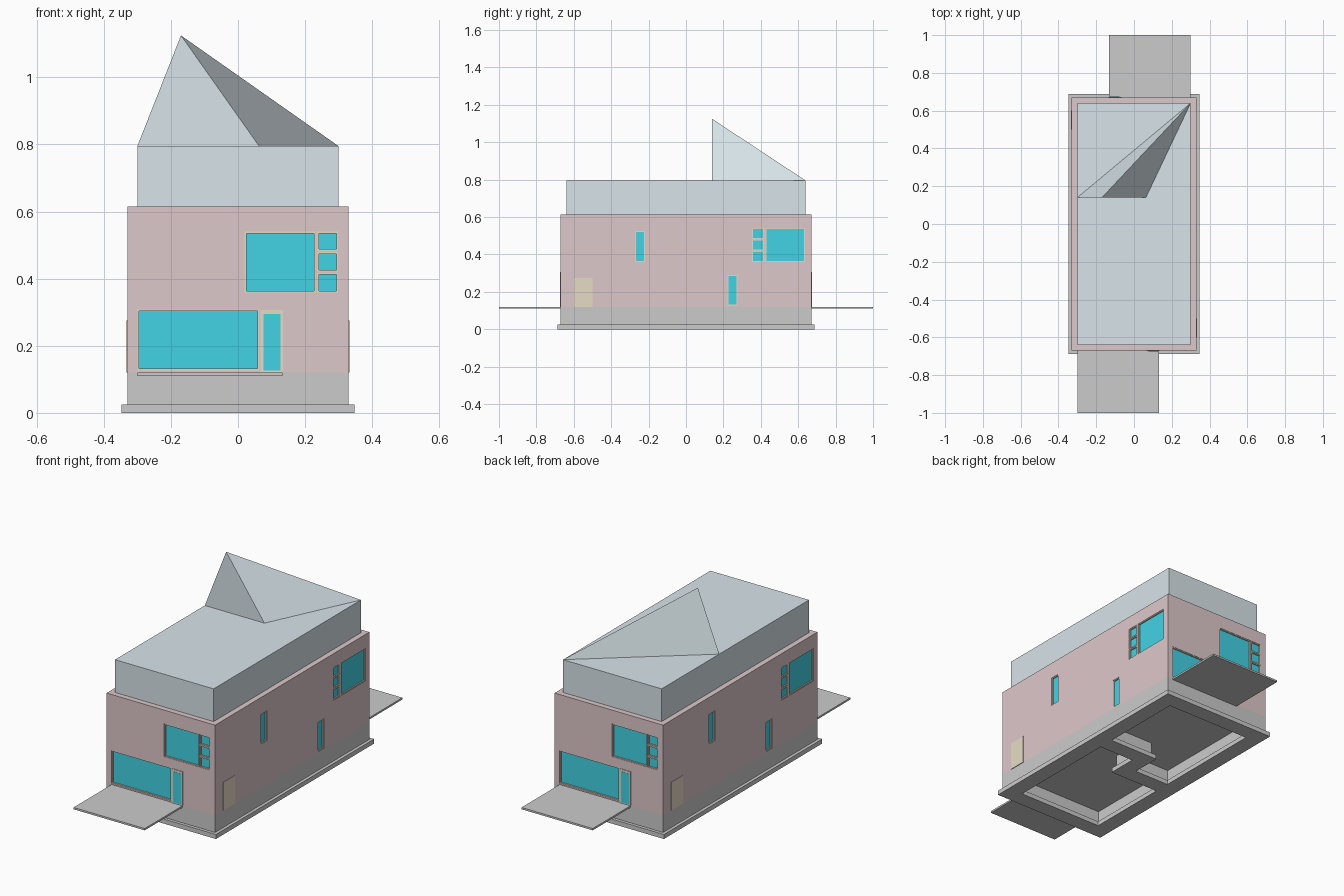
import bpy, bmesh
from mathutils import Matrix, Vector

if "Cube" in bpy.data.objects:
    bpy.data.objects.remove(bpy.data.objects["Cube"])


def material(name, rgb):
    m = bpy.data.materials.new(name)
    m.diffuse_color = (*rgb, 1)
    m.use_nodes = True
    m.node_tree.nodes["Principled BSDF"].inputs["Base Color"].default_value = m.diffuse_color
    return m


PINK = material("pink_render", (0.73, 0.58, 0.59))
ROOF = material("pale_blue_roof", (0.69, 0.78, 0.82))
TAN = material("tan_timber", (0.80, 0.71, 0.56))
GLASS = material("cyan_glass", (0.055, 0.65, 0.78))


def boxes(name, spans, mat=None, twin=False):
    """One object from (x0, x1, y0, y1, z0, z1) spans; twin adds the half-turn copy."""
    bm = bmesh.new()
    for x0, x1, y0, y1, z0, z1 in spans:
        for s in ((1, -1) if twin else (1,)):
            c = Vector((s * (x0 + x1) / 2, s * (y0 + y1) / 2, (z0 + z1) / 2))
            size = (abs(x1 - x0), abs(y1 - y0), z1 - z0, 1)
            bmesh.ops.create_cube(bm, size=1, matrix=Matrix.Translation(c) @ Matrix.Diagonal(size))
    me = bpy.data.meshes.new(name)
    bm.to_mesh(me)
    bm.free()
    ob = bpy.data.objects.new(name, me)
    bpy.context.collection.objects.link(ob)
    if mat:
        me.materials.append(mat)
    return ob


X, Y = 0.33, 0.67          # outer wall half sizes
BASE, EAVES, TOP = 0.12, 0.615, 0.795


def on_wall(wall, u0, u1, z0, z1, d0, d1):
    """Span on the front or right wall; d is the distance outside the wall face."""
    if wall == "front":
        return (u0, u1, -Y - d1, -Y - d0, z0, z1)
    return (X + d0, X + d1, u0, u1, z0, z1)


# Foundation: perimeter ring and stepped party wall, grown by g for the footing
def foundation(name, g, z0, z1):
    ix, iy = 0.275 - g, 0.615 - g
    boxes(name, [(ix, X + g, -Y - g, Y + g, z0, z1),
                 (-ix, ix, iy, Y + g, z0, z1),
                 (-0.0275 - g, ix, 0.055 - g, 0.11 + g, z0, z1)], twin=True)
    boxes(name + "_link", [(-0.0275 - g, 0.0275 + g, g - 0.055, 0.055 - g, z0, z1)])


foundation("footing", 0.017, 0, 0.025)
foundation("foundation_wall", 0, 0.025, BASE)
boxes("floor_slab", [(-0.275, 0.275, -0.615, 0.615, 0.097, BASE)])
boxes("terrace", [(-0.30, 0.133, -1, -Y, 0.11, BASE)], twin=True)

# Windows: wall, horizontal range, height range
windows = [("front", -0.30, 0.063, 0.127, 0.308),
           ("front", 0.02, 0.231, 0.359, 0.54),
           ("right", 0.426, 0.636, 0.359, 0.54),
           ("right", -0.273, -0.22, 0.359, 0.525),
           ("right", 0.222, 0.275, 0.127, 0.29)]
for z0, z1 in ((0.359, 0.417), (0.421, 0.479), (0.483, 0.54)):
    windows += [("front", 0.236, 0.298, z0, z1), ("right", 0.354, 0.416, z0, z1)]

# Upper walls with shallow window recesses
walls = boxes("walls", [(-X, X, -Y, Y, BASE, EAVES)], PINK)
cutter = boxes("window_cutter", [on_wall(*w, -0.012, 0.02) for w in windows], twin=True)
cutter.hide_render = True
cutter.hide_viewport = True
mod = walls.modifiers.new("openings", "BOOLEAN")
mod.operation, mod.solver, mod.object = "DIFFERENCE", "EXACT", cutter

frames, panes = [], []
for wall, u0, u1, z0, z1 in windows:
    t = 0.005
    for a, b, c, d in ((u0, u0 + t, z0, z1), (u1 - t, u1, z0, z1),
                       (u0 + t, u1 - t, z0, z0 + t), (u0 + t, u1 - t, z1 - t, z1)):
        frames.append(on_wall(wall, a, b, c, d, -0.012, -0.002))
    panes.append(on_wall(wall, u0 + t, u1 - t, z0 + t, z1 - t, -0.012, -0.008))
boxes("window_frames", frames, TAN, True)
boxes("window_panes", panes, GLASS, True)

# Doors: glazed terrace door on the front, plain entrance door on the side
boxes("terrace_door", [on_wall("front", 0.067, 0.134, BASE, 0.307, 0, 0.003)], TAN, True)
boxes("terrace_door_pane", [on_wall("front", 0.076, 0.127, 0.126, 0.295, 0.001, 0.004)], GLASS, True)
boxes("entrance_door", [on_wall("right", -0.60, -0.50, BASE, 0.275, 0, 0.003)], TAN, True)

# Roof storey with a slanted peak
boxes("roof_block", [(-0.30, 0.30, -0.64, 0.64, EAVES, TOP)], ROOF)
me = bpy.data.meshes.new("roof_peak")
me.from_pydata([(-0.30, 0.14, TOP), (0.063, 0.14, TOP), (0.30, 0.64, TOP), (-0.17, 0.14, 1.125)],
               [], [(0, 1, 3), (1, 2, 3), (2, 0, 3), (0, 2, 1)])
me.materials.append(ROOF)
bpy.context.collection.objects.link(bpy.data.objects.new("roof_peak", me))
